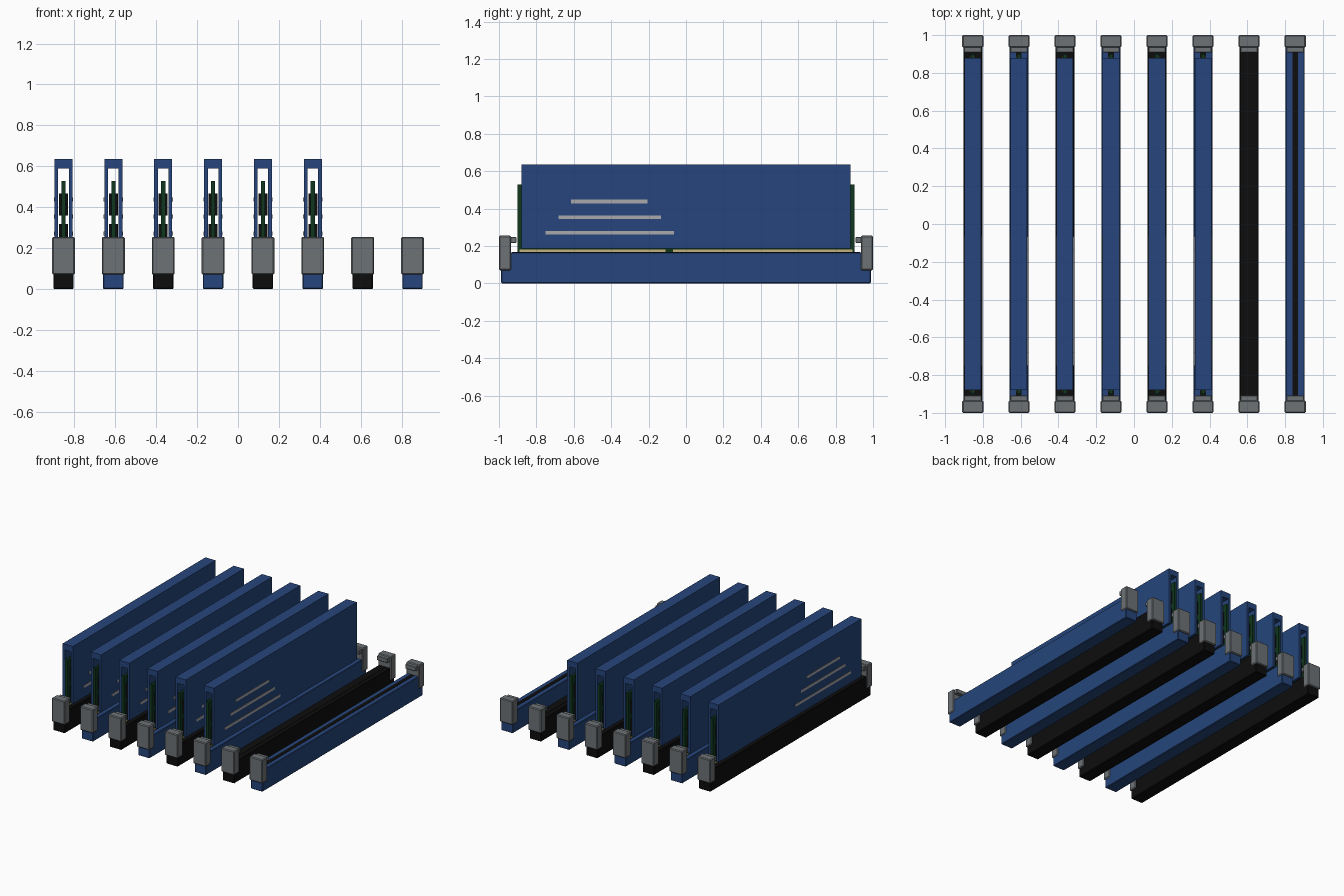
import bpy
import bmesh
from mathutils import Matrix, Vector

cube = bpy.data.objects.get("Cube")
if cube:
    bpy.data.objects.remove(cube, do_unlink=True)


def material(name, rgb):
    mat = bpy.data.materials.new(name)
    mat.use_nodes = True
    mat.diffuse_color = (*rgb, 1)
    bsdf = mat.node_tree.nodes["Principled BSDF"]
    bsdf.inputs["Base Color"].default_value = (*rgb, 1)
    bsdf.inputs["Roughness"].default_value = 0.6
    return mat


BLUE = material("blue", (0.019, 0.06, 0.2))
BLACK = material("black", (0.004, 0.004, 0.004))
GREY = material("latch grey", (0.155, 0.17, 0.18))
GREEN = material("board green", (0.005, 0.038, 0.013))
SILVER = material("stripe silver", (0.4, 0.4, 0.42))
GOLD = material("contact gold", (0.55, 0.45, 0.2))


def boxes(name, mat, spans, x, bevel=0):
    """One object from (x0, x1, y0, y1, z0, z1) spans, placed at x."""
    bm = bmesh.new()
    for x0, x1, y0, y1, z0, z1 in spans:
        centre = Vector((x0 + x1, y0 + y1, z0 + z1)) / 2
        size = Matrix.Diagonal((x1 - x0, y1 - y0, z1 - z0, 1))
        bmesh.ops.create_cube(bm, size=1, matrix=Matrix.Translation(centre) @ size)
    mesh = bpy.data.meshes.new(name)
    bm.to_mesh(mesh)
    bm.free()
    mesh.materials.append(mat)
    obj = bpy.data.objects.new(name, mesh)
    obj.location.x = x
    bpy.context.collection.objects.link(obj)
    if bevel:
        mod = obj.modifiers.new("soft edges", "BEVEL")
        mod.width = bevel
        mod.segments = 1
    return obj


def mirrored_x(spans):
    return spans + [(-b, -a, *rest) for a, b, *rest in spans]


def mirrored_y(spans):
    return spans + [(a, b, -d, -c, *rest) for a, b, c, d, *rest in spans]


def socket(i, x):
    # Long housing with a dark insertion slit
    boxes(f"socket_{i}", BLACK if i % 2 == 0 else BLUE,
          [(-0.05, 0.05, -0.988, 0.988, 0, 0.166)], x, 0.004)
    boxes(f"socket_slit_{i}", BLACK, [(-0.015, 0.015, -0.93, 0.93, 0.16, 0.168)], x)
    # End latches with inward tabs
    boxes(f"latches_{i}", GREY,
          mirrored_y([(-0.056, 0.056, 0.935, 1, 0.07, 0.255)]), x, 0.006)
    boxes(f"latch_tabs_{i}", GREY,
          mirrored_y([(-0.046, 0.046, 0.907, 0.94, 0.215, 0.249)]), x, 0.003)


def memory_module(i, x):
    # Circuit board and its contacts, split around the key
    boxes(f"board_{i}", GREEN, [(-0.01, 0.01, -0.9, 0.9, 0.1, 0.528)], x)
    boxes(f"contacts_{i}", GOLD, mirrored_x([
        (0.01, 0.012, -0.89, -0.11, 0.11, 0.181),
        (0.01, 0.012, -0.07, 0.89, 0.11, 0.181)]), x)

    # Two rows of chips on both sides
    pitch = 0.21
    chips = [(0.01, 0.022, y * pitch - 0.08, y * pitch + 0.08, z0, z1)
             for y in range(-3, 4) for z0, z1 in ((0.21, 0.318), (0.36, 0.466))]
    chips += mirrored_y([(0.01, 0.022, 0.76, 0.87, z0, z1)
                         for z0, z1 in ((0.21, 0.318), (0.36, 0.466))])
    boxes(f"chips_{i}", BLACK, mirrored_x(chips), x)

    # Heat spreader: an upturned channel extruded along the board
    outer, inner, foot, roof, top = 0.044, 0.026, 0.187, 0.59, 0.636
    profile = [(-outer, foot), (-outer, top), (outer, top), (outer, foot),
               (inner, foot), (inner, roof), (-inner, roof), (-inner, foot)]
    bm = bmesh.new()
    face = bm.faces.new([bm.verts.new((px, -0.88, pz)) for px, pz in profile])
    ext = bmesh.ops.extrude_face_region(bm, geom=[face], use_keep_orig=True)
    verts = [v for v in ext["geom"] if isinstance(v, bmesh.types.BMVert)]
    bmesh.ops.translate(bm, verts=verts, vec=(0, 1.76, 0))
    bmesh.ops.recalc_face_normals(bm, faces=bm.faces)
    mesh = bpy.data.meshes.new("heat_spreader")
    bm.to_mesh(mesh)
    bm.free()
    mesh.materials.append(BLUE)
    obj = bpy.data.objects.new(f"heat_spreader_{i}", mesh)
    obj.location.x = x
    bpy.context.collection.objects.link(obj)

    # Three raised stripes on each side, shorter towards the top
    stripes = [(outer - 0.002, outer + 0.003, y0, y1, z - 0.01, z + 0.01)
               for y0, y1, z in ((-0.75, -0.065, 0.271), (-0.682, -0.135, 0.354),
                                 (-0.615, -0.205, 0.438))]
    boxes(f"stripes_{i}", SILVER, mirrored_x(stripes), x)


# Eight sockets, the first six filled
for n in range(8):
    pos = (n - 3.5) * 0.2438
    socket(n, pos)
    if n < 6:
        memory_module(n, pos)
